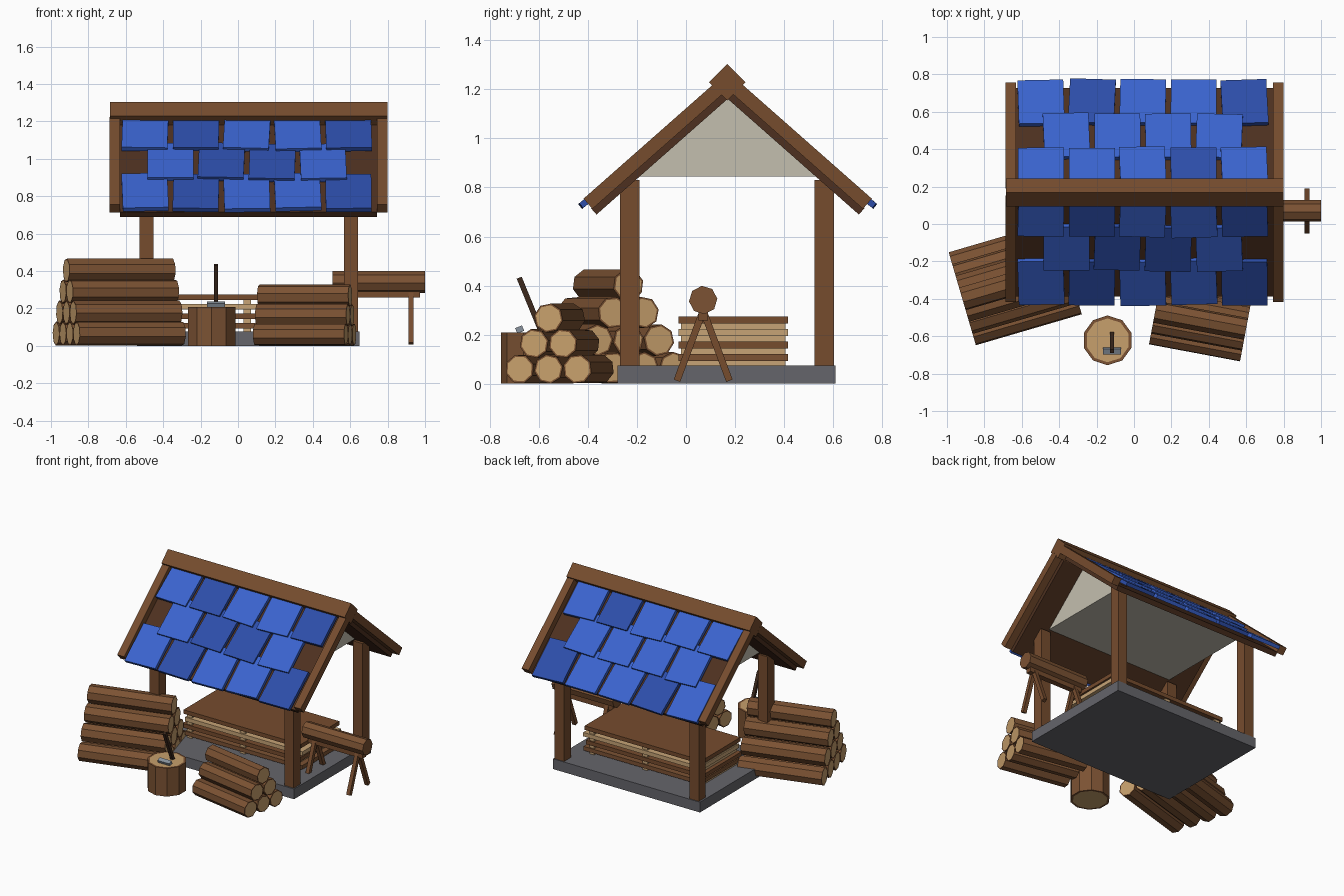
import bpy, bmesh, math, random
from mathutils import Matrix, Vector

if "Cube" in bpy.data.objects:
    bpy.data.objects.remove(bpy.data.objects["Cube"])

random.seed(4)


def mat(name, r, g, b):
    m = bpy.data.materials.new(name)
    m.diffuse_color = (r, g, b, 1)
    m.use_nodes = True
    m.node_tree.nodes["Principled BSDF"].inputs["Base Color"].default_value = m.diffuse_color
    return m


TIMBER = mat("timber", 0.18, 0.072, 0.027)
DARK = mat("dark_timber", 0.075, 0.03, 0.014)
BARK = mat("bark", 0.20, 0.085, 0.033)
CUT = mat("cut_wood", 0.57, 0.35, 0.15)
PALE = mat("pale_board", 0.57, 0.37, 0.18)
BLUE = mat("blue_shingle", 0.042, 0.125, 0.62)
NAVY = mat("navy_shingle", 0.026, 0.076, 0.40)
STONE = mat("stone", 0.13, 0.13, 0.145)
PLASTER = mat("plaster", 0.55, 0.52, 0.43)
STEEL = mat("steel", 0.25, 0.29, 0.34)
HANDLE = mat("axe_handle", 0.045, 0.022, 0.012)


def finish(name, bm, mx, *mats):
    me = bpy.data.meshes.new(name)
    bm.to_mesh(me)
    bm.free()
    for m in mats:
        me.materials.append(m)
    ob = bpy.data.objects.new(name, me)
    ob.matrix_world = mx
    bpy.context.collection.objects.link(ob)
    return ob


def box(name, size, mx, m):
    if not isinstance(mx, Matrix):
        mx = Matrix.Translation(mx)
    bm = bmesh.new()
    bmesh.ops.create_cube(bm, size=1)
    bmesh.ops.scale(bm, vec=size, verts=bm.verts)
    return finish(name, bm, mx, m)


def span(name, x, y, z, m):
    """Box from x, y and z ranges."""
    r = (x, y, z)
    return box(name, [b - a for a, b in r], Vector([(a + b) / 2 for a, b in r]), m)


def bar(name, p, q, w, m):
    """Square bar between two points."""
    p, q = Vector(p), Vector(q)
    d = q - p
    mx = Matrix.Translation((p + q) / 2) @ d.to_track_quat('Z', 'Y').to_matrix().to_4x4()
    return box(name, (w, w, d.length), mx, m)


def log(name, r, length, mx, sides=8, ends=CUT):
    """Faceted log along local z with inset cut faces."""
    bm = bmesh.new()
    bmesh.ops.create_cone(bm, cap_ends=True, segments=sides, radius1=r, radius2=r, depth=length)
    caps = [f for f in bm.faces if abs(f.normal.z) > 0.9]
    bmesh.ops.inset_individual(bm, faces=caps, thickness=r * 0.12)
    for f in caps:
        f.material_index = 1
    return finish(name, bm, mx, BARK, ends)


CX, CY = 0.057, 0.17

# stone base and corner posts
span("stone_base", (-0.54, 0.65), (-0.28, 0.61), (0, 0.075), STONE)
for sx in (-1, 1):
    for sy in (-1, 1):
        box("corner_post", (0.075, 0.08, 0.82),
            (CX + sx * 0.546, 0.167 + sy * 0.397, 0.42), TIMBER)

# plastered attic prism
bm = bmesh.new()
tri = [bm.verts.new((-0.52, y, z)) for y, z in ((-0.36, 0.845), (0.36, 0.845), (0, 1.162))]
face = bm.faces.new(tri)
out = bmesh.ops.extrude_face_region(bm, geom=[face])
bmesh.ops.translate(bm, vec=(1.04, 0, 0),
                    verts=[v for v in out["geom"] if isinstance(v, bmesh.types.BMVert)])
bmesh.ops.recalc_face_normals(bm, faces=bm.faces)
finish("attic_gable", bm, Matrix.Translation((CX, CY, 0)), PLASTER)

# roof slopes: panel, edge boards and shingles
ANG = math.radians(41.4)
C, S = math.cos(ANG), math.sin(ANG)


def slope(side, x, s, n):
    """Frame on a roof slope: s down from the ridge, n above the underside."""
    d, nv = Vector((0, side * C, -S)), Vector((0, side * S, C))
    p = Vector((x, CY, 1.161)) + d * s + nv * n
    mx = Matrix((Vector((side, 0, 0)), d, nv)).transposed().to_4x4()
    return Matrix.Translation(p) @ mx


NAVIES = {-1: ((1, 4), (1, 2), (1, 4)), 1: ((3,), (), (1, 4))}
for side in (-1, 1):
    box("roof_panel", (1.375, 0.713, 0.035), slope(side, CX, 0.3565, 0.0175), DARK)
    for sx in (-1, 1):
        box("edge_board", (0.056, 0.71, 0.055), slope(side, CX + sx * 0.715, 0.355, 0.056), TIMBER)
    for row, end in enumerate((0.25, 0.49, 0.735)):
        count = 4 if row == 1 else 5
        for i in range(count):
            x = 0.047 + 0.272 * (i - (count - 1) / 2)
            twist = (Matrix.Rotation(math.radians(random.uniform(-2.5, 2.5)), 4, 'Z')
                     @ Matrix.Rotation(math.radians(3), 4, 'X'))
            s = end - 0.148 + random.uniform(-0.006, 0.006)
            box("shingle", (0.245, 0.296, 0.025), slope(side, x, s, 0.061) @ twist,
                NAVY if i in NAVIES[side][row] else BLUE)
box("ridge_beam", (1.485, 0.106, 0.106),
    Matrix.Translation((CX, CY - 0.002, 1.229)) @ Matrix.Rotation(math.pi / 4, 4, 'X'), TIMBER)

# lumber stack with spacers
for i in range(4):
    z = 0.092 + i * 0.051
    dx = (0.01, -0.01, 0.012, 0)[i]
    span("lumber_board", (-0.42 + dx, 0.53 + dx), (-0.03, 0.415), (z, z + 0.029),
         TIMBER if i % 2 else PALE if i == 2 else BARK)
    for x in (-0.38, 0.05, 0.48):
        span("lumber_spacer", (x - 0.02, x + 0.02), (-0.02, 0.405), (z - 0.022, z), PALE)


# firewood piles
def pile(name, x, y, deg, rows, r, length):
    a = math.radians(deg)
    for k in range(rows):
        for i in range(rows - k):
            t = (i + k / 2) * 2 * r
            p = (x - math.sin(a) * t, y + math.cos(a) * t, r + k * r * 1.732)
            roll = Matrix.Rotation(random.uniform(0, 0.8), 4, 'Z')
            log(name, r, length, Matrix.Translation(p) @ Matrix.Rotation(a, 4, 'Z')
                @ Matrix.Rotation(math.pi / 2, 4, 'Y') @ roll)


pile("right_pile_log", 0.334, -0.633, -10.6, 3, 0.06, 0.495)
pile("left_pile_log", -0.58, -0.505, 16.3, 4, 0.065, 0.59)

# chopping block and axe
log("chopping_block", 0.133, 0.208, Matrix.Translation((-0.141, -0.622, 0.104)), 10)
bar("axe_handle", (-0.118, -0.585, 0.20), (-0.118, -0.68, 0.432), 0.022, HANDLE)
box("axe_head", (0.095, 0.03, 0.024),
    Matrix.Translation((-0.118, -0.678, 0.221)) @ Matrix.Rotation(0.4, 4, 'X'), STEEL)

# sawhorse carrying a log
span("sawhorse_beam", (0.53, 0.973), (0.05, 0.09), (0.257, 0.293), TIMBER)
for x in (0.58, 0.925):
    for s in (-1, 1):
        bar("sawhorse_leg", (x, 0.07 + s * 0.107, 0.012), (x, 0.07 + s * 0.005, 0.285), 0.028, TIMBER)
log("sawhorse_log", 0.058, 0.495, Matrix.Translation((0.7525, 0.07, 0.341))
    @ Matrix.Rotation(math.pi / 2, 4, 'Y') @ Matrix.Rotation(0.1, 4, 'Z'), 8, BARK)
